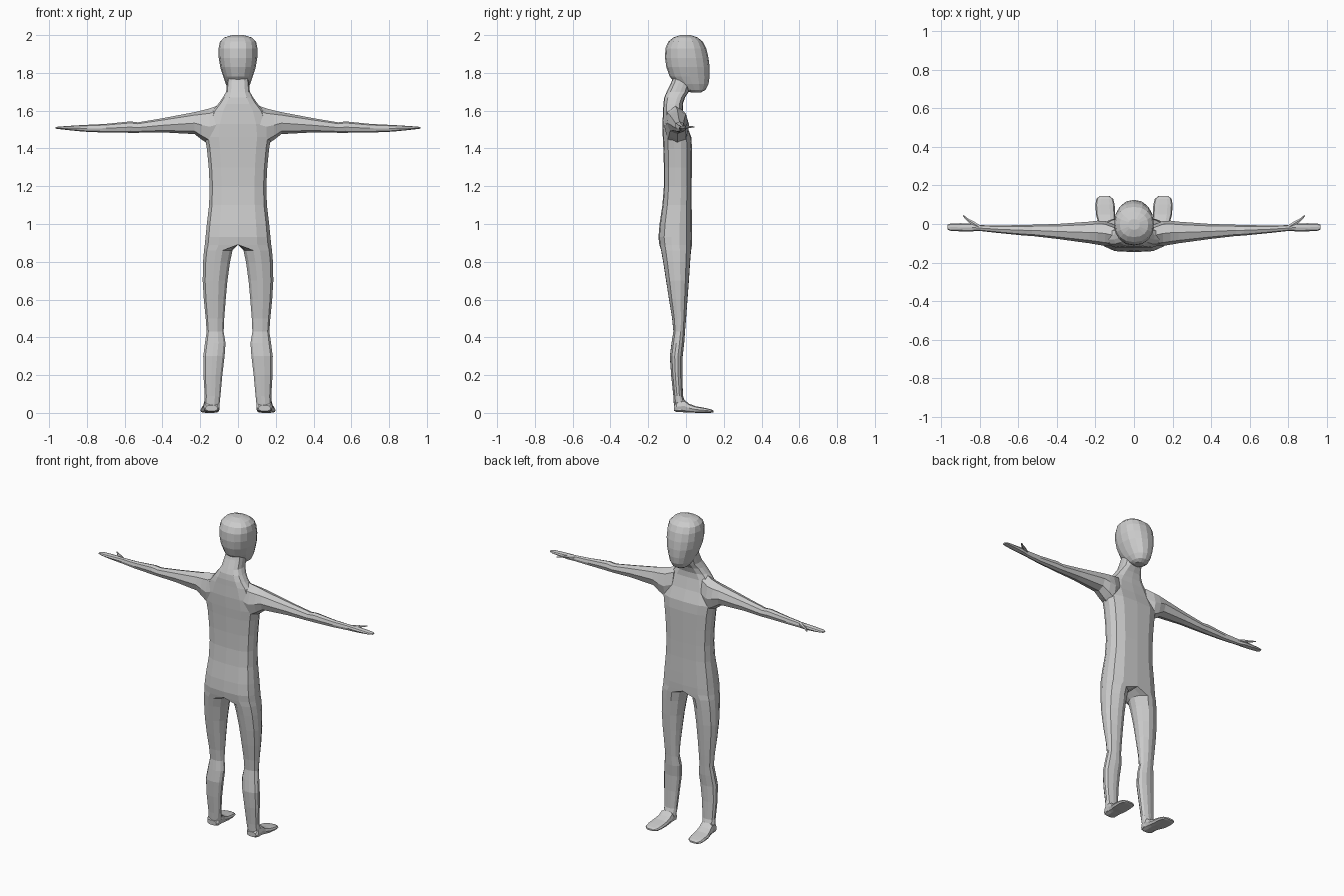
import bpy, bmesh, math
from mathutils import Vector

skin = bpy.data.materials.new("plain grey")
skin.diffuse_color = (0.6, 0.6, 0.6, 1)


def loft(name, rings, half=False):
    """Bridge equal point rings, cap the ends, mirror across x."""
    bm = bmesh.new()
    loops = [[bm.verts.new(p) for p in ring] for ring in rings]
    n = len(loops[0])
    for a, b in zip(loops, loops[1:]):
        for i in range(n):
            j = (i + 1) % n
            bm.faces.new((a[i], a[j], b[j], b[i]))
    bm.faces.new(loops[0])
    bm.faces.new(loops[-1])
    bmesh.ops.recalc_face_normals(bm, faces=bm.faces)
    if half:  # open the centre plane so the mirrored halves weld
        wall = [f for f in bm.faces if all(abs(v.co.x) < 1e-5 for v in f.verts)]
        bmesh.ops.delete(bm, geom=wall, context='FACES')
    me = bpy.data.meshes.new(name)
    bm.to_mesh(me)
    bm.free()
    me.materials.append(skin)
    ob = bpy.data.objects.new(name, me)
    bpy.context.collection.objects.link(ob)
    mod = ob.modifiers.new("mirror", 'MIRROR')
    mod.use_clip = True
    return ob


def oval(n, power=1.0, turn=0.5):
    """Unit ring; a power under 1 makes it boxier."""
    pts = []
    for i in range(n):
        t = 2 * math.pi * (i + turn) / n
        c, s = math.cos(t), math.sin(t)
        pts.append((math.copysign(abs(c) ** power, c), math.copysign(abs(s) ** power, s)))
    return pts


# Body half: ankle, leg, hip, torso and neck (z, inner x, outer x, back y, front y)
BODY = [
    (.015, .10, .18, -.062, .0), (.05, .097, .177, -.066, .0), (.09, .093, .176, -.068, -.015),
    (.20, .083, .183, -.08, -.018), (.30, .071, .184, -.087, -.016), (.37, .066, .175, -.078, -.008),
    (.43, .076, .166, -.068, -.004), (.50, .073, .171, -.075, .002), (.60, .065, .181, -.092, .01),
    (.70, .056, .187, -.108, .018), (.80, .042, .185, -.124, .025), (.86, .029, .18, -.135, .03),
    (.89, .0, .176, -.141, .032), (.93, .0, .172, -.146, .033), (1.0, .0, .165, -.14, .032),
    (1.10, .0, .153, -.125, .03), (1.20, .0, .15, -.117, .03), (1.30, .0, .155, -.117, .031),
    (1.40, .0, .165, -.12, .032), (1.46, .0, .175, -.123, .028), (1.53, .0, .165, -.125, .002),
    (1.60, .0, .135, -.121, -.016), (1.635, .0, .105, -.12, -.017), (1.67, .0, .08, -.115, -.005),
    (1.70, .0, .063, -.102, .015), (1.75, .0, .058, -.078, .03), (1.80, .0, .05, -.06, .03)]


def body_ring(z, xi, xo, yb, yf):
    w, d, m = xo - xi, yf - yb, (yb + yf) / 2
    side = [(xo - .42 * w, .47), (xo - .1 * w, .33), (xo, .12)]
    if xi > 0:
        inner = [(xi, .12), (xi + .1 * w, .33), (xi + .35 * w, .48)]
    else:
        inner = [(0, .12), (0, .33), (0, .5)]
    top = inner + side
    return [(x, m + k * d, z) for x, k in top] + [(x, m - k * d, z) for x, k in reversed(top)]


loft("body", [body_ring(*r) for r in BODY], half=True)

# Arm and hand (x, bottom z, top z, back y, front y)
ARM = [
    (.10, 1.43, 1.63, -.115, -.005), (.15, 1.418, 1.612, -.114, .016), (.19, 1.445, 1.602, -.107, .017),
    (.23, 1.476, 1.592, -.10, .012), (.40, 1.485, 1.56, -.077, .0), (.53, 1.483, 1.538, -.062, -.004),
    (.57, 1.483, 1.543, -.06, -.005), (.70, 1.484, 1.53, -.047, -.008), (.80, 1.488, 1.525, -.036, -.006),
    (.84, 1.491, 1.523, -.038, .003), (.90, 1.497, 1.519, -.038, .004), (.95, 1.503, 1.516, -.036, .003),
    (.967, 1.505, 1.513, -.028, -.004)]
loft("arm", [[(x, (yb + yf) / 2 + c * (yf - yb) / 2, (zb + zt) / 2 + s * (zt - zb) / 2)
              for c, s in oval(8, .9, 0)] for x, zb, zt, yb, yf in ARM])

# Thumb (centre x, centre y, radius)
THUMB = [(.80, -.018, .012), (.835, .005, .011), (.86, .02, .008), (.885, .043, .004)]
across = Vector((.62, -.78, 0))
loft("thumb", [[Vector((x, y, 1.514)) + across * c * r + Vector((0, 0, s * r * .7))
                for c, s in oval(6)] for x, y, r in THUMB])

# Foot (y, inner x, outer x, bottom z, top z)
FOOT = [
    (-.064, .108, .172, .01, .04), (-.05, .098, .182, .004, .06), (-.01, .098, .184, .002, .072),
    (.015, .098, .188, .002, .05), (.05, .098, .197, .0, .036), (.10, .1, .2, .0, .027),
    (.13, .108, .195, .0, .02), (.146, .128, .177, .003, .013)]
loft("foot", [[((xi + xo) / 2 + c * (xo - xi) / 2, y, (zb + zt) / 2 + s * (zt - zb) / 2)
               for c, s in oval(10, .65, 0)] for y, xi, xo, zb, zt in FOOT])

# Head (z, half width, back y, front y)
HEAD = [
    (1.697, .03, .025, .08), (1.71, .048, -.01, .103), (1.74, .064, -.05, .119), (1.78, .078, -.086, .125),
    (1.83, .094, -.104, .125), (1.88, .102, -.111, .119), (1.93, .103, -.109, .107),
    (1.965, .096, -.094, .089), (1.987, .074, -.068, .062), (2.0, .03, -.03, .025)]
head = loft("head", [[(c * w, (yb + yf) / 2 + s * (yf - yb) / 2, z)
                      for c, s in oval(16, .9, 0)] for z, w, yb, yf in HEAD])
head.modifiers.clear()
